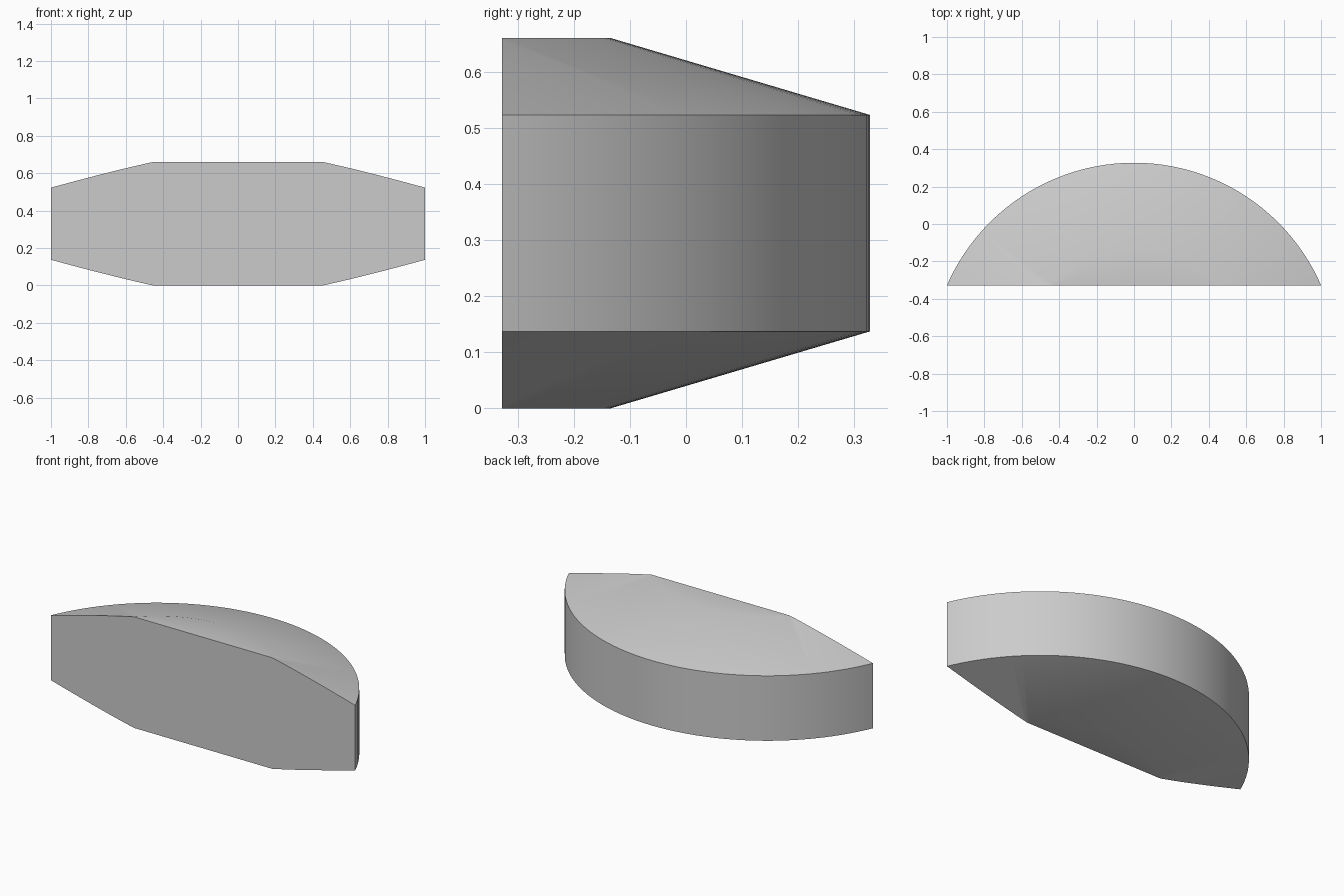
import bpy
import bmesh
import math
from mathutils import Vector

cube = bpy.data.objects.get("Cube")
if cube:
    bpy.data.objects.remove(cube, do_unlink=True)

# Dimensions of the bevelled disc and the flat cut through it
HEIGHT = 0.66
RIM_LOW = 0.137
RIM_RADIUS = 1.091
FLAT_RADIUS = 0.629
FRONT = -0.3275
centre = Vector((0, -FRONT - RIM_RADIUS, 0))

# Plain grey material
grey = bpy.data.materials.new("light grey")
grey.use_nodes = True
colour = (0.6, 0.6, 0.6, 1)
grey.diffuse_color = colour
grey.node_tree.nodes["Principled BSDF"].inputs["Base Color"].default_value = colour

# Half profile of the disc: flat, cone, rim, cone, flat
profile = [(0, 0), (FLAT_RADIUS, 0), (RIM_RADIUS, RIM_LOW),
           (RIM_RADIUS, HEIGHT - RIM_LOW), (FLAT_RADIUS, HEIGHT), (0, HEIGHT)]
bm = bmesh.new()
verts = [bm.verts.new(centre + Vector((0, r, z))) for r, z in profile]
edges = [bm.edges.new(pair) for pair in zip(verts, verts[1:])]

# Lathe the profile around the disc axis
bmesh.ops.spin(bm, geom=verts + edges, cent=centre, axis=(0, 0, 1),
               angle=math.tau, steps=128)
bmesh.ops.remove_doubles(bm, verts=bm.verts[:], dist=0.0001)

# Slice off the front and close the cut with one flat face
cut = bmesh.ops.bisect_plane(bm, geom=bm.verts[:] + bm.edges[:] + bm.faces[:],
                             plane_co=(0, FRONT, 0), plane_no=(0, 1, 0),
                             clear_inner=True)
rim = [e for e in cut["geom_cut"] if isinstance(e, bmesh.types.BMEdge)]
bmesh.ops.contextual_create(bm, geom=rim)
bmesh.ops.recalc_face_normals(bm, faces=bm.faces[:])

mesh = bpy.data.meshes.new("disc_segment")
bm.to_mesh(mesh)
bm.free()
mesh.materials.append(grey)
segment = bpy.data.objects.new("disc_segment", mesh)
bpy.context.collection.objects.link(segment)

# Smooth round surfaces, sharp rim and cut edges
bpy.ops.object.select_all(action="DESELECT")
segment.select_set(True)
bpy.context.view_layer.objects.active = segment
bpy.ops.object.shade_smooth_by_angle(angle=math.radians(30))
